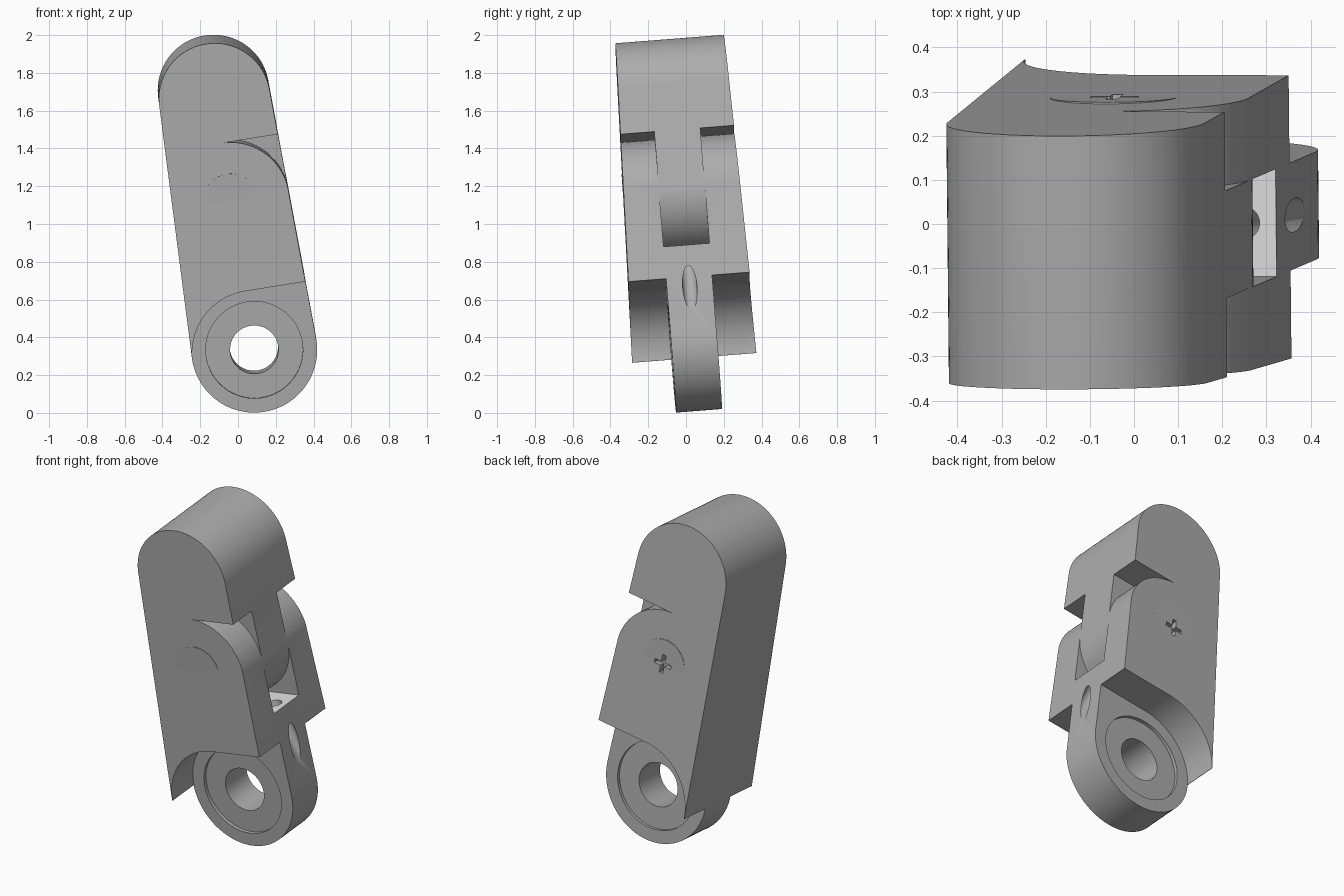
import bpy, bmesh, math
from mathutils import Vector, Matrix

old = bpy.data.objects.get("Cube")
if old:
    bpy.data.objects.remove(old, do_unlink=True)

# Link dimensions in its own frame: x width, y depth, z length
LENGTH, R_LOW, R_TOP = 1.363, 0.333, 0.295
PIVOT, R_PIV, TAB = 0.815, 0.311, 0.122

# Frame that leans the link; its origin is the lower eye
axis = Vector((-0.158, -0.08, 1)).normalized()
depth = Vector((-0.01, 1, 0.078))
depth = (depth - axis * depth.dot(axis)).normalized()
side = depth.cross(axis)
FRAME = Matrix((side, depth, axis)).transposed().to_4x4()
FRAME.translation = (0.085, 0.043, 0.343)


def material(name, value):
    m = bpy.data.materials.new(name)
    m.use_nodes = True
    color = (value, value, value, 1)
    m.diffuse_color = color
    m.node_tree.nodes["Principled BSDF"].inputs["Base Color"].default_value = color
    return m


grey = material("mid grey", 0.42)
pale = material("pale grey", 0.75)


def half_depth(z):
    return 0.33 - 0.0255 * z


def arc(z, r, start, end, steps=48):
    angles = [math.radians(start + (end - start) * i / steps) for i in range(steps + 1)]
    return [(r * math.cos(a), z + r * math.sin(a)) for a in angles]


def new_object(name, bm):
    bmesh.ops.recalc_face_normals(bm, faces=bm.faces)
    mesh = bpy.data.meshes.new(name)
    bm.to_mesh(mesh)
    bm.free()
    ob = bpy.data.objects.new(name, mesh)
    bpy.context.collection.objects.link(ob)
    mesh.materials.append(grey)
    mesh.materials.append(pale)
    ob.matrix_world = FRAME
    return ob


def prism(name, outline, front, back):
    """Extrude an x-z outline between two depths, each a function of z."""
    bm = bmesh.new()
    a = [bm.verts.new((x, front(z), z)) for x, z in outline]
    b = [bm.verts.new((x, back(z), z)) for x, z in outline]
    bm.faces.new(a)
    bm.faces.new(b)
    for i in range(len(a)):
        j = (i + 1) % len(a)
        bm.faces.new((a[i], a[j], b[j], b[i]))
    return new_object(name, bm)


def slab(name, outline, y0, y1):
    return prism(name, outline, lambda z: y0, lambda z: y1)


def disc(z, r):
    return arc(z, r, 0, 360, 96)[:-1]


def cut(ob, cutters):
    for c in cutters:
        c.hide_render = True
        mod = ob.modifiers.new("cut", 'BOOLEAN')
        mod.operation = 'DIFFERENCE'
        mod.solver = 'EXACT'
        mod.object = c
    bpy.context.view_layer.update()
    graph = bpy.context.evaluated_depsgraph_get()
    mesh = bpy.data.meshes.new_from_object(ob.evaluated_get(graph))
    ob.modifiers.clear()
    ob.data = mesh


def smooth(ob):
    bpy.ops.object.select_all(action='DESELECT')
    ob.select_set(True)
    bpy.context.view_layer.objects.active = ob
    bpy.ops.object.shade_smooth_by_angle(angle=math.radians(30))


# Tapered body with rounded ends
lean = math.degrees(math.asin((R_LOW - R_TOP) / LENGTH))
outline = arc(LENGTH, R_TOP, lean, 180 - lean) + arc(0, R_LOW, 180 - lean, 360 + lean)
body = prism("link_body", outline, lambda z: -half_depth(z), half_depth)

# Cheek cutters: lower knuckle clearance, upper notch, eye recess
cutters = []
lower = arc(0, R_LOW - 0.002, 180, 90) + [(1, R_LOW), (1, -1), (-1, -1), (-1, 0)]
notch = arc(PIVOT, R_PIV, 90, 0) + [(1, PIVOT), (1, PIVOT + R_PIV)]
for s in (-1, 1):
    cutters.append(slab("lower_cutter", lower, s * TAB, s))
    cutters.append(slab("notch_cutter", notch, s * TAB, s))
    cutters.append(slab("recess_cutter", disc(0, 0.257), s * (TAB - 0.02), s * 0.2))

# Centre slot under the knuckle, and the eye hole
slot = arc(PIVOT, R_PIV, 0, -90) + [(1, PIVOT - R_PIV), (1, PIVOT)]
cutters.append(slab("slot_cutter", slot, -TAB, TAB))
cutters.append(slab("eye_cutter", disc(0, 0.128), -1, 1))

# Slanted cord hole from the slot floor to the side of the tab
top, bottom = Vector((0.22, 0, 0.56)), Vector((0.39, 0, 0.1))
bm = bmesh.new()
turn = (top - bottom).to_track_quat('Z', 'Y').to_matrix().to_4x4()
bmesh.ops.create_cone(bm, cap_ends=True, segments=48, radius1=0.038, radius2=0.038,
                      depth=(top - bottom).length,
                      matrix=Matrix.Translation((top + bottom) / 2) @ turn)
cutters.append(new_object("cord_cutter", bm))

# Cross recess in the back of the pivot pin
face = half_depth(PIVOT)
w, a = 0.012, 0.055
cross = [(w, w), (w, a), (-w, a), (-w, w), (-a, w), (-a, -w),
         (-w, -w), (-w, -a), (w, -a), (w, -w), (a, -w), (a, w)]
cross = [(x, z + PIVOT) for x, z in cross]
cross_cutter = slab("cross_cutter", cross, face - 0.035, face + 0.1)

cut(body, cutters + [cross_cutter])
pin = slab("pivot_pin", disc(PIVOT, 0.145), -face, face)
# Keep only the two pin heads, so the pin stays inside the cheeks
middle = slab("middle_cutter", disc(PIVOT, 0.3), -face + 0.05, face - 0.05)
cut(pin, [cross_cutter, middle])

# Pale slot floor
for p in body.data.polygons:
    p.material_index = int(p.normal.z > 0.95 and abs(p.center.z - PIVOT + R_PIV) < 0.003
                           and abs(p.center.y) < TAB)

for c in cutters + [cross_cutter, middle]:
    bpy.data.objects.remove(c, do_unlink=True)
for ob in (body, pin):
    smooth(ob)
